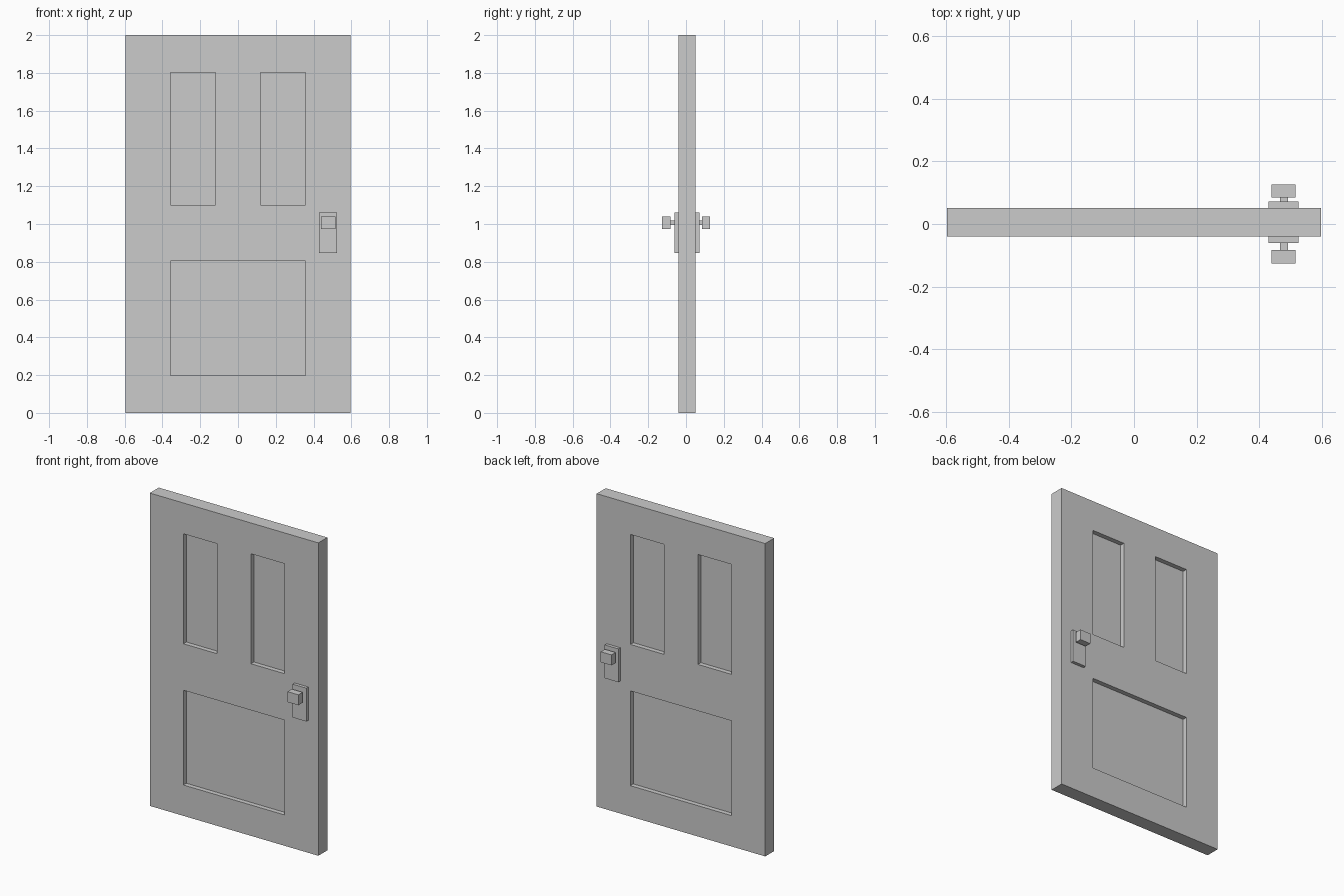
import bpy
import bmesh
from mathutils import Matrix, Vector

if "Cube" in bpy.data.objects:
    bpy.data.objects.remove(bpy.data.objects["Cube"])


def add_box(bm, lo, hi):
    lo, hi = Vector(lo), Vector(hi)
    m = Matrix.Translation((lo + hi) / 2) @ Matrix.Diagonal((*(hi - lo), 1))
    bmesh.ops.create_cube(bm, size=1, matrix=m)


def make_object(name, boxes):
    bm = bmesh.new()
    for lo, hi in boxes:
        add_box(bm, lo, hi)
    mesh = bpy.data.meshes.new(name)
    bm.to_mesh(mesh)
    bm.free()
    obj = bpy.data.objects.new(name, mesh)
    bpy.context.collection.objects.link(obj)
    return obj


FRONT, BACK = -0.04, 0.051   # door faces in y
HALF_W, HEIGHT = 0.596, 2.0
RECESS = 0.03

# Door slab
door = make_object("door_slab", [((-HALF_W, FRONT, 0), (HALF_W, BACK, HEIGHT))])

# Recessed panels, cut into both faces: (x0, x1, z0, z1)
panels = [(-0.358, -0.12, 1.1, 1.803),
          (0.12, 0.358, 1.1, 1.803),
          (-0.358, 0.358, 0.197, 0.803)]
cuts = []
for x0, x1, z0, z1 in panels:
    cuts.append(((x0, FRONT - 0.05, z0), (x1, FRONT + RECESS, z1)))
    cuts.append(((x0, BACK - RECESS, z0), (x1, BACK + 0.05, z1)))
cutter = make_object("panel_cutter", cuts)
cutter.hide_render = True
mod = door.modifiers.new("panels", 'BOOLEAN')
mod.operation = 'DIFFERENCE'
mod.solver = 'EXACT'
mod.object = cutter
bpy.context.view_layer.objects.active = door
bpy.ops.object.modifier_apply(modifier=mod.name)
bpy.data.objects.remove(cutter)


# Handle sets: back plate, stem and square knob on each face
def handle(side, face, d, knob_in, knob_out):
    def part(name, x0, x1, a, b, z0, z1):
        ys = sorted((face + d * a, face + d * b))
        make_object(f"{side}_{name}", [((x0, ys[0], z0), (x1, ys[1], z1))])
    part("plate", 0.429, 0.525, 0, 0.02, 0.847, 1.06)
    part("stem", 0.466, 0.491, 0.02, knob_in, 0.995, 1.018)
    part("knob", 0.439, 0.515, knob_in, knob_out, 0.973, 1.04)


handle("front", FRONT, -1, 0.043, 0.086)
handle("back", BACK, 1, 0.033, 0.075)
